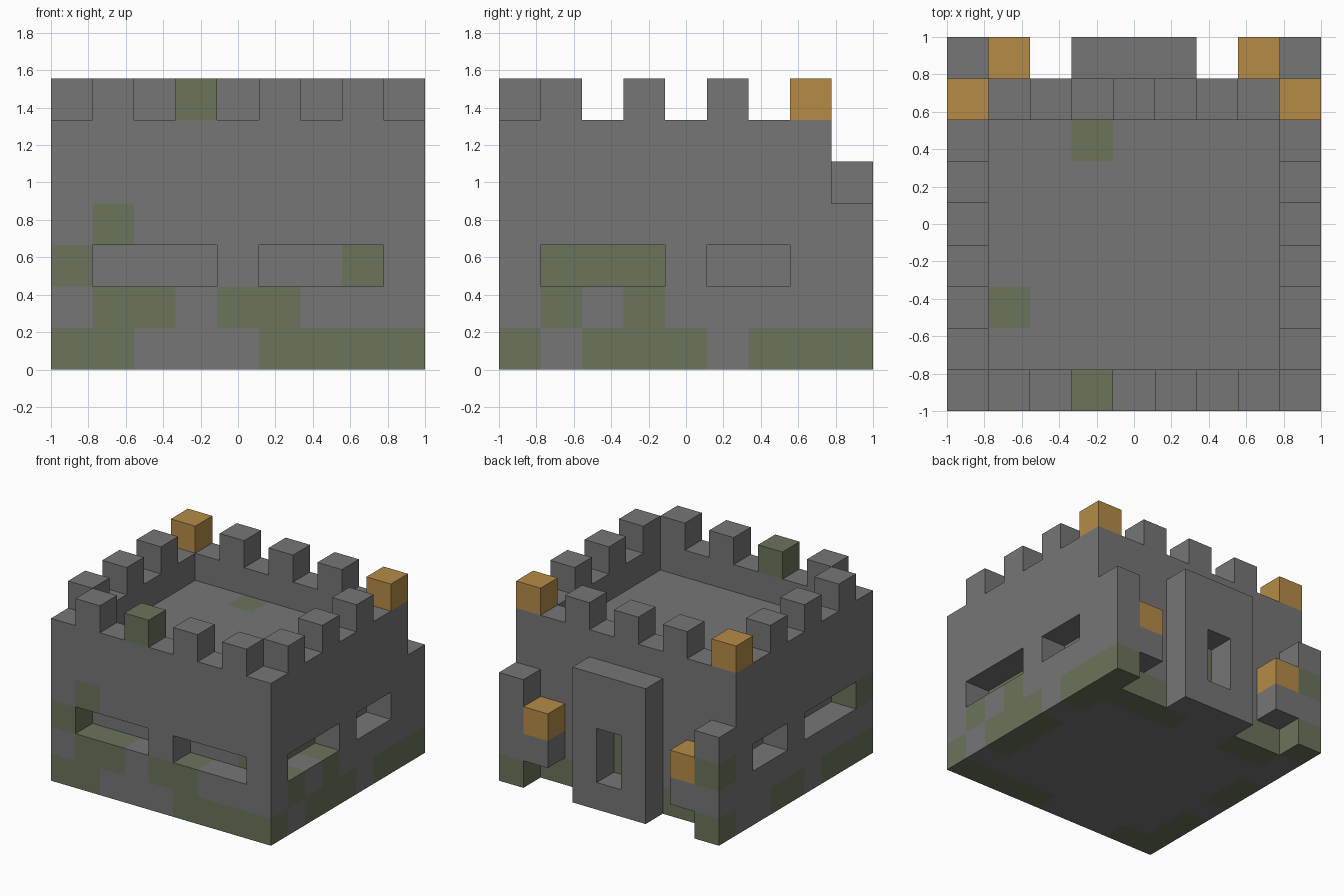
import bpy
import bmesh
from itertools import product
from mathutils import Vector

UNIT = 2 / 9  # edge length of one masonry block

if "Cube" in bpy.data.objects:
    bpy.data.objects.remove(bpy.data.objects["Cube"], do_unlink=True)


def material(name, colour):
    mat = bpy.data.materials.new(name)
    mat.use_nodes = True
    mat.diffuse_color = (*colour, 1)
    shader = next(n for n in mat.node_tree.nodes if n.type == "BSDF_PRINCIPLED")
    shader.inputs["Base Color"].default_value = (*colour, 1)
    shader.inputs["Roughness"].default_value = 0.9
    return mat


STONE, MOSS, AMBER = range(3)
MATERIALS = [
    material("grey stone", (0.18, 0.18, 0.18)),
    material("mossy stone", (0.145, 0.175, 0.105)),
    material("amber block", (0.46, 0.26, 0.062)),
]


def span(value):
    """An int is one block; a pair is an inclusive range of blocks."""
    first, last = value if isinstance(value, tuple) else (value, value)
    return range(first, last + 1)


def blocks(x, y, z):
    return set(product(span(x), span(y), span(z)))


def mirrored(cells):
    """Add the copy on the opposite side of x = 0."""
    return cells | {(8 - x, y, z) for x, y, z in cells}


ALL = (0, 8)
parts = {}

# Keep with arrow slits cut one block deep, and a sunken roof
slits = blocks((1, 3), 0, 2) | blocks((5, 7), 0, 2)
slits |= mirrored(blocks(0, (1, 3), 2) | blocks(0, (5, 6), 2))
roof_well = blocks((1, 7), (1, 6), 5)
parts["keep_walls"] = blocks(ALL, (0, 7), (0, 5)) - slits - roof_well

# Gatehouse with a recessed opening
parts["gatehouse"] = blocks((3, 5), 8, (0, 4)) - blocks(4, 8, (1, 2))

# Rear corner pillars and the brackets beside them
for side, x, inner in (("right", 0, 1), ("left", 8, 7)):
    parts[side + "_rear_pillar"] = blocks(x, 8, (0, 3))
    parts[side + "_bracket"] = blocks(inner, 8, 1)
    parts[side + "_lantern"] = blocks(inner, 8, 2)
    parts[side + "_corner_beacon"] = blocks(x, 7, 6)

# Battlements, one merlon on every second block
for n in (1, 3, 5, 7):
    parts[f"front_merlon_{n}"] = blocks(n, 0, 6)
for n in (2, 4, 6):
    parts[f"back_merlon_{n}"] = blocks(n, 7, 6)
for n in (1, 3, 5):
    parts[f"right_merlon_{n}"] = blocks(0, n, 6)
    parts[f"left_merlon_{n}"] = blocks(8, n, 6)

# Moss: front wall, left wall, back wall, right wall, roof
moss = set().union(
    blocks((0, 1), 0, 0), blocks((5, 8), 0, 0),
    blocks((1, 2), 0, 1), blocks((4, 5), 0, 1),
    blocks(0, 0, 2), blocks(1, 0, 3), blocks(3, 0, 6),
    blocks(8, (2, 4), 0), blocks(8, (6, 8), 0),
    blocks(8, 1, 1), blocks(8, 3, 1), blocks(7, (1, 3), 2),
    blocks((5, 7), 7, 0), blocks((1, 2), 7, 0), blocks(4, 7, (1, 2)),
    blocks(0, (0, 2), 0), blocks(0, (4, 5), 0),
    blocks(0, 8, 0), blocks(0, 8, 2),
    blocks(3, 6, 4), blocks(1, 2, 4),
)

solid = set().union(*parts.values())
DIRECTIONS = [(axis, sign) for axis in range(3) for sign in (-1, 1)]


def build(name, cells):
    """Skin the exposed sides of the blocks, then merge flat areas."""
    amber = name.endswith(("lantern", "beacon"))
    bm = bmesh.new()
    for cell in cells:
        centre = Vector(cell) + Vector((-4, -4, 0.5))
        for axis, sign in DIRECTIONS:
            normal = Vector((0, 0, 0))
            normal[axis] = sign
            if tuple(int(c + n) for c, n in zip(cell, normal)) in solid:
                continue
            u, v = Vector((0, 0, 0)), Vector((0, 0, 0))
            u[(axis + 1) % 3] = 0.5
            v[(axis + 2) % 3] = 0.5 * sign
            middle = centre + normal / 2
            corners = (middle - u - v, middle + u - v, middle + u + v, middle - u + v)
            face = bm.faces.new([bm.verts.new(c * UNIT) for c in corners])
            face.material_index = AMBER if amber else MOSS if cell in moss else STONE
    bmesh.ops.remove_doubles(bm, verts=bm.verts, dist=0.001)
    bmesh.ops.dissolve_limit(bm, angle_limit=0.01, verts=bm.verts, edges=bm.edges,
                             delimit={"MATERIAL"})
    mesh = bpy.data.meshes.new(name)
    bm.to_mesh(mesh)
    bm.free()
    for mat in MATERIALS:
        mesh.materials.append(mat)
    bpy.context.collection.objects.link(bpy.data.objects.new(name, mesh))


for part_name, part_cells in parts.items():
    build(part_name, sorted(part_cells))
